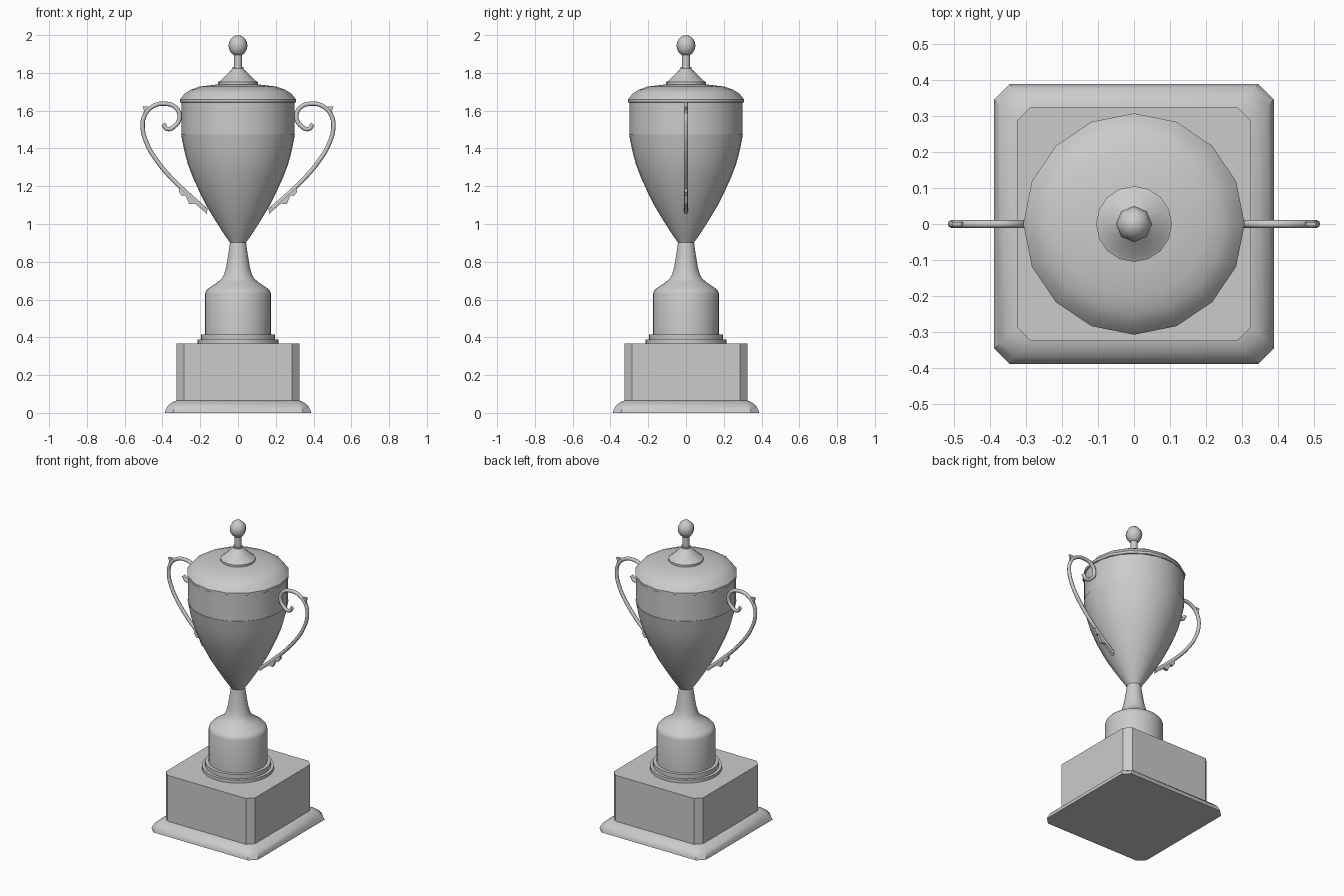
import bpy, bmesh, math

if "Cube" in bpy.data.objects:
    bpy.data.objects.remove(bpy.data.objects["Cube"])


def finish(name, bm, angle=30):
    bmesh.ops.recalc_face_normals(bm, faces=bm.faces)
    me = bpy.data.meshes.new(name)
    bm.to_mesh(me)
    bm.free()
    ob = bpy.data.objects.new(name, me)
    bpy.context.collection.objects.link(ob)
    bpy.ops.object.select_all(action='DESELECT')
    ob.select_set(True)
    bpy.context.view_layer.objects.active = ob
    bpy.ops.object.shade_smooth_by_angle(angle=math.radians(angle))
    return ob


def loft(name, rings, angle=30):
    """Skin equal-length rings and cap both ends."""
    bm = bmesh.new()
    vs = [[bm.verts.new(p) for p in r] for r in rings]
    n = len(vs[0])
    for a, b in zip(vs, vs[1:]):
        for i in range(n):
            j = (i + 1) % n
            bm.faces.new((a[i], a[j], b[j], b[i]))
    bm.faces.new(vs[0][::-1])
    bm.faces.new(vs[-1])
    return finish(name, bm, angle)


def lathe(name, profile, n, angle=30):
    ring = [(math.cos(2 * math.pi * i / n), math.sin(2 * math.pi * i / n)) for i in range(n)]
    return loft(name, [[(r * x, r * y, z) for x, y in ring] for r, z in profile], angle)


def chamfered(name, levels, angle=30):
    """Square stack with cut corners; levels are (half width, chamfer start, z)."""
    return loft(name, [[(x, y, z) for x, y in (
        (h, -c), (h, c), (c, h), (-c, h), (-h, c), (-h, -c), (-c, -h), (c, -h))]
        for h, c, z in levels], angle)


# Plinth with moulded skirt
chamfered("plinth_skirt", [(.388, .345, 0), (.384, .341, .015), (.372, .330, .036),
                           (.352, .310, .054), (.325, .286, .066)])
chamfered("plinth_block", [(.325, .286, .06), (.325, .286, .368)])

# Stepped rings, pedestal and stem
lathe("lower_ring", [(.215, .366), (.215, .388)], 32)
lathe("upper_ring", [(.196, .386), (.196, .416)], 32)
lathe("pedestal", [(.175, .41), (.175, .63), (.170, .645), (.158, .658), (.112, .689),
                   (.085, .712), (.073, .735), (.062, .775), (.053, .83), (.042, .905)], 32, 40)

# Cup bowl and rim band
lathe("cup_bowl", [(.042, .90), (.086, .965), (.127, 1.03), (.169, 1.10), (.206, 1.175),
                   (.238, 1.245), (.265, 1.315), (.285, 1.39), (.301, 1.473)], 32)
lathe("cup_band", [(.298, 1.47), (.298, 1.648)], 32)

# Lid and finial
lathe("lid", [(.300, 1.642), (.307, 1.645), (.307, 1.660), (.281, 1.692), (.25, 1.711),
              (.205, 1.727), (.10, 1.74)], 16, 35)
lathe("finial_base", [(.105, 1.735), (.105, 1.752), (.095, 1.757), (.028, 1.822), (.028, 1.83)], 16, 28)
lathe("finial_stem", [(.022, 1.82), (.022, 1.90)], 8, 50)
bm = bmesh.new()
bmesh.ops.create_uvsphere(bm, u_segments=8, v_segments=8, radius=1)
bmesh.ops.scale(bm, vec=(.05, .05, .056), verts=bm.verts)
bmesh.ops.translate(bm, vec=(0, 0, 1.944), verts=bm.verts)
finish("finial_knob", bm, 60)

# Scrolled handles with a leaf at the foot and a small spur near the top
PATH = [(.396, 1.53), (.374, 1.503), (.335, 1.518), (.309, 1.565), (.328, 1.615), (.388, 1.637),
        (.452, 1.622), (.493, 1.578), (.505, 1.515), (.480, 1.42), (.422, 1.325),
        (.345, 1.235), (.27, 1.163), (.165, 1.07)]
LEAF = [(.308, 1.203), (.313, 1.170), (.296, 1.148), (.278, 1.152), (.258, 1.105),
        (.228, 1.108), (.163, 1.052), (.165, 1.080), (.25, 1.148)]
SPUR = [(.470, 1.615), (.478, 1.622), (.505, 1.622), (.498, 1.600), (.503, 1.578), (.488, 1.585)]


def plate(name, pts, s, t):
    return loft(name, [[(s * x, y, z) for x, z in pts] for y in (-t, t)])


for side, s in (("left", -1), ("right", 1)):
    cu = bpy.data.curves.new(side + "_handle", 'CURVE')
    cu.dimensions = '3D'
    cu.bevel_depth = .0115
    cu.bevel_resolution = 2
    cu.resolution_u = 5
    cu.use_fill_caps = True
    sp = cu.splines.new('BEZIER')
    sp.bezier_points.add(len(PATH) - 1)
    for bp, (x, z) in zip(sp.bezier_points, PATH):
        bp.co = (s * x, 0, z)
        bp.handle_left_type = bp.handle_right_type = 'AUTO'
    bpy.context.collection.objects.link(bpy.data.objects.new(side + "_handle", cu))
    plate(side + "_handle_leaf", LEAF, s, .009)
    plate(side + "_handle_spur", SPUR, s, .006)
